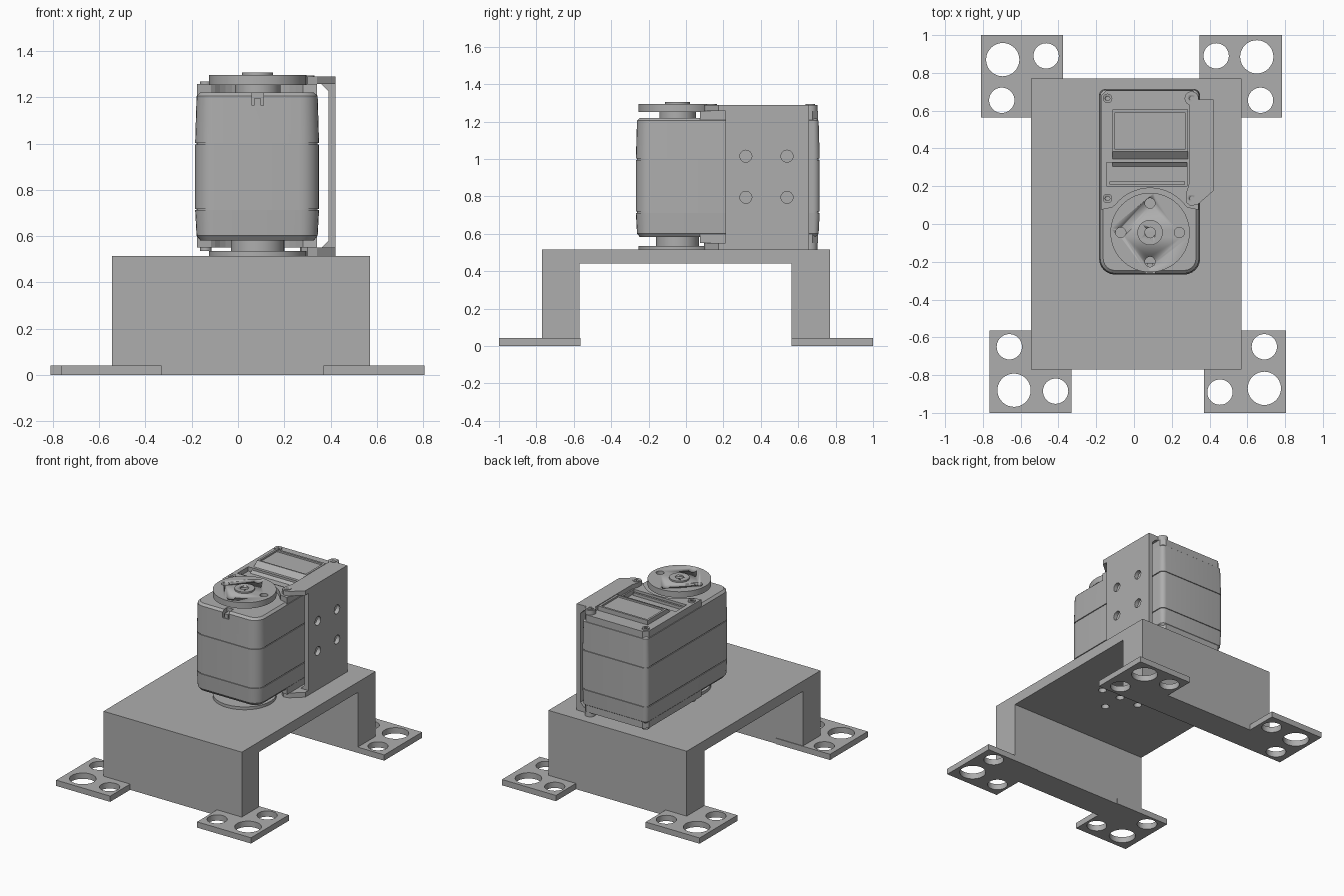
import bpy, bmesh, math

if "Cube" in bpy.data.objects:
    bpy.data.objects.remove(bpy.data.objects["Cube"])

grey = bpy.data.materials.new("plain grey")
grey.diffuse_color = (0.42, 0.42, 0.42, 1)
grey.use_nodes = True
grey.node_tree.nodes["Principled BSDF"].inputs["Base Color"].default_value = grey.diffuse_color


def finish(name, bm, smooth=True):
    bmesh.ops.recalc_face_normals(bm, faces=bm.faces)
    me = bpy.data.meshes.new(name)
    bm.to_mesh(me)
    bm.free()
    ob = bpy.data.objects.new(name, me)
    bpy.context.collection.objects.link(ob)
    me.materials.append(grey)
    if smooth:
        bpy.ops.object.select_all(action='DESELECT')
        ob.select_set(True)
        bpy.context.view_layer.objects.active = ob
        bpy.ops.object.shade_smooth_by_angle(angle=math.radians(30))
    return ob


def loft(name, rings, smooth=True):
    """Skin a list of equally long point rings and cap both ends."""
    bm = bmesh.new()
    vs = [[bm.verts.new(p) for p in r] for r in rings]
    n = len(vs[0])
    for a, b in zip(vs, vs[1:]):
        for i in range(n):
            j = (i + 1) % n
            bm.faces.new((a[i], a[j], b[j], b[i]))
    bm.faces.new(vs[0][::-1])
    bm.faces.new(vs[-1])
    return finish(name, bm, smooth)


def prism(name, pts, z0, z1, smooth=False):
    return loft(name, [[(x, y, z) for x, y in pts] for z in (z0, z1)], smooth)


def box(name, x0, x1, y0, y1, z0, z1):
    return prism(name, [(x0, y0), (x1, y0), (x1, y1), (x0, y1)], z0, z1)


def circle(cx, cy, r, n=40):
    return [(cx + r * math.cos(2 * math.pi * i / n),
             cy + r * math.sin(2 * math.pi * i / n)) for i in range(n)]


def cylinder(name, cx, cy, r, z0, z1, n=40):
    return prism(name, circle(cx, cy, r, n), z0, z1, True)


def cut(ob, cutters):
    """Subtract the cutters, apply the result and drop the cutters."""
    for c in cutters:
        m = ob.modifiers.new("cut", 'BOOLEAN')
        m.operation, m.object, m.solver = 'DIFFERENCE', c, 'EXACT'
    bpy.context.view_layer.update()
    me = bpy.data.meshes.new_from_object(
        ob.evaluated_get(bpy.context.evaluated_depsgraph_get()))
    ob.modifiers.clear()
    ob.data = me
    for c in cutters:
        bpy.data.objects.remove(c)


HX, HY = 0.085, -0.045           # horn axis
HOLES = [(HX + 0.155 * a, HY + 0.155 * b)
         for a, b in ((1, 0), (-1, 0), (0, 1), (0, -1))]

# bench: side profile pulled along x, with mounting holes under the horn
side = [(-0.77, 0), (-0.57, 0), (-0.57, 0.44), (0.565, 0.44), (0.565, 0),
        (0.77, 0), (0.77, 0.515), (-0.77, 0.515)]
bench = loft("bench", [[(x, y, z) for y, z in side] for x in (-0.545, 0.57)], False)
cut(bench, [cylinder("cutter", x, y, 0.027, 0.4, 0.6, 24)
            for x, y in HOLES + [(HX, HY)]])

# feet: corner plates, each with one large and two small holes
feet = {
    "front_left_foot": (-0.765, -1.0, (-0.635, -0.88), (-0.415, -0.885), (-0.66, -0.65)),
    "front_right_foot": (0.37, -1.0, (0.69, -0.87), (0.455, -0.89), (0.69, -0.65)),
    "back_left_foot": (-0.81, 0.565, (-0.695, 0.87), (-0.465, 0.89), (-0.70, 0.655)),
    "back_right_foot": (0.348, 0.565, (0.65, 0.885), (0.435, 0.89), (0.67, 0.655)),
}
for name, (x, y, *holes) in feet.items():
    foot = box(name, x, x + 0.435, y, y + 0.435, 0, 0.042)
    cut(foot, [cylinder("cutter", hx, hy, r, -0.1, 0.1)
               for (hx, hy), r in zip(holes, (0.088, 0.067, 0.067))])


# servo body: rounded outline lofted upward with two seam grooves
def outline(d, z, x0=-0.185, x1=0.35, y0=-0.268, y1=0.715, rf=0.085, rb=0.035):
    pts = []
    for cx, cy, r, a in ((x0 + rf, y0 + rf, rf, 180), (x1 - rf, y0 + rf, rf, 270),
                         (x1 - rb, y1 - rb, rb, 0), (x1 - x1 + x0 + rb, y1 - rb, rb, 90)):
        for k in range(7):
            t = math.radians(a + 15 * k)
            pts.append((cx + (r - d) * math.cos(t), cy + (r - d) * math.sin(t), z))
    return pts


levels = [(0.582, 0.022), (0.602, 0.006), (0.712, 0), (0.712, 0.006), (0.718, 0.006),
          (0.718, 0), (0.996, 0), (0.996, 0.006), (1.002, 0.006), (1.002, 0),
          (1.205, 0.006), (1.22, 0.022)]
body = loft("servo_body", [outline(d, z) for z, d in levels])
cut(body, [box("cutter", 0.06, 0.11, -0.3, -0.21, 1.165, 1.3)])
box("front_notch_key", 0.07, 0.10, -0.257, -0.2, 1.165, 1.195)


# raised end covers: the front edge curves around the horn
def cover_shape(x0, x1, y0, y1, c):
    arc = [(HX + 0.235 * math.cos(math.radians(a)), HY + 0.235 * math.sin(math.radians(a)))
           for a in range(142, 37, -8)]
    return [(x0, y0), (x0 + 0.06, y0 + 0.012)] + arc + [
        (x1 - 0.06, y0 + 0.012), (x1, y0), (x1, y1 - c), (x1 - c, y1),
        (x0 + c, y1), (x0, y1 - c)]


shape = cover_shape(-0.176, 0.341, 0.075, 0.707, 0.03)
top_cover = prism("top_cover", shape, 1.2, 1.257)
cut(top_cover, [box("cutter", -0.145, 0.28, 0.20, 0.325, 1.225, 1.3)])
prism("bottom_cover", shape, 0.55, 0.60)
box("connector_strip", -0.13, 0.27, 0.21, 0.225, 1.22, 1.245)

# raised cable block with a sloping front and a sunken panel
prof = [(0.305, 1.225), (0.385, 1.289), (0.605, 1.289), (0.605, 1.225)]
block = loft("cable_block", [[(x, y, z) for y, z in prof] for x in (-0.115, 0.285)], False)
cut(block, [box("cutter", -0.10, 0.27, 0.395, 0.59, 1.277, 1.32)])

# side bracket: C-shaped sheet with four screw holes
c_prof = [(0.29, 1.257), (0.29, 1.29), (0.42, 1.29), (0.42, 0.515), (0.29, 0.515),
          (0.29, 0.55), (0.36, 0.55), (0.39, 0.58), (0.39, 1.227), (0.36, 1.257)]
bracket = loft("side_bracket", [[(x, y, z) for x, z in c_prof] for y in (0.21, 0.658)], False)
drills = []
for y in (0.32, 0.54):
    for z in (0.795, 1.015):
        drills.append(loft("cutter", [[(x, p, q) for p, q in circle(y, z, 0.032, 24)]
                                      for x in (0.36, 0.5)]))
cut(bracket, drills)

# bracket tabs and corner screws, top and bottom
for level, z0, z1 in (("top", 1.257, 1.29), ("bottom", 0.515, 0.55)):
    prism(level + "_front_tab", [(0.29, 0.21), (0.275, 0.16), (0.275, 0.115), (0.30, 0.095),
                                 (0.34, 0.105), (0.42, 0.175), (0.42, 0.21)], z0, z1)
    cylinder(level + "_back_tab", 0.305, 0.665, 0.037, z0, z1, 24)
    for i, (x, y) in enumerate(((-0.14, 0.665), (-0.14, 0.135), (0.305, 0.665), (0.305, 0.135))):
        low, high = (z0 - 0.02, z1 + 0.004) if x > 0 else (
            (1.22, 1.268) if level == "top" else (0.535, 0.58))
        if level == "bottom":
            low, high = max(low, 0.517), high
        screw = cylinder(f"{level}_screw_{i}", x, y, 0.025, low, high, 20)
        end = high if level == "top" else low
        cut(screw, [cylinder("cutter", x, y, 0.013, end - 0.01, end + 0.01, 6)])

# output horns: hubs and discs with screw holes
cylinder("top_hub", HX, HY, 0.098, 1.21, 1.252)
horn = cylinder("top_horn", HX, HY, 0.21, 1.252, 1.295, 64)
cut(horn, [cylinder("cutter", x, y, 0.027, 1.2, 1.4, 24) for x, y in HOLES])
cap = cylinder("horn_cap", HX, HY, 0.067, 1.28, 1.306)
cut(cap, [cylinder("cutter", HX, HY, 0.028, 1.285, 1.4, 24)])
cylinder("bottom_hub", HX, HY, 0.115, 0.53, 0.59)
cylinder("bottom_horn", HX, HY, 0.21, 0.515, 0.536, 64)
